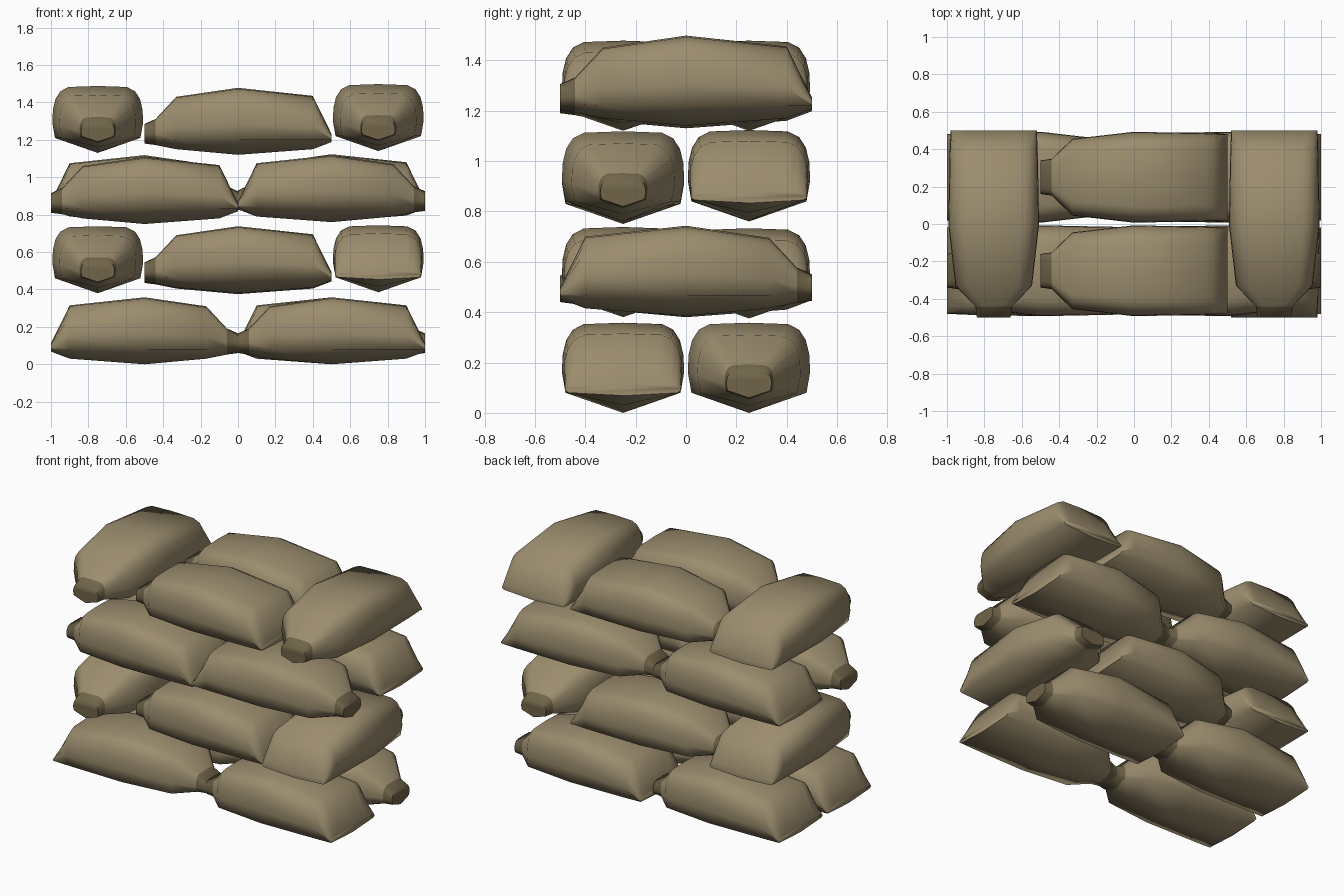
import bpy, bmesh, math

if "Cube" in bpy.data.objects:
    bpy.data.objects.remove(bpy.data.objects["Cube"])


def material(name, rgb):
    m = bpy.data.materials.new(name)
    m.diffuse_color = (*rgb, 1)
    m.use_nodes = True
    m.node_tree.nodes["Principled BSDF"].inputs["Base Color"].default_value = m.diffuse_color
    return m


cloth = material("tan cloth", (0.33, 0.265, 0.155))
knot = material("dark knot", (0.165, 0.13, 0.068))

# Bag sections along its length: x, half width, keel z, lower corner z, top z
SECTIONS = [
    (-0.50, 0.090, 0.060, 0.088, 0.165),
    (-0.44, 0.098, 0.052, 0.085, 0.192),
    (-0.33, 0.205, 0.030, 0.080, 0.310),
    (0.00, 0.243, 0.000, 0.080, 0.358),
    (0.40, 0.235, 0.030, 0.080, 0.315),
    (0.50, 0.230, 0.068, 0.080, 0.112),
]
# Upper half profile: fraction of half width, fraction of height above corner
PROFILE = [(0.94, 0), (1, 0.3), (0.985, 0.55), (0.93, 0.75), (0.82, 0.9), (0.64, 0.98)]


def bag_mesh():
    bm = bmesh.new()
    rings = []
    for x, w, keel, low, top in SECTIONS:
        right = [(w * a, low + (top - low) * f) for a, f in PROFILE]
        left = [(-y, z) for y, z in reversed(right)]
        loop = [(0, keel)] + right + [(0, top)] + left
        rings.append([bm.verts.new((x, y, z)) for y, z in loop])
    n = len(rings[0])
    # Skin; the first span is the tied knot
    for s in range(len(rings) - 1):
        for i in range(n):
            j = (i + 1) % n
            f = bm.faces.new((rings[s][i], rings[s][j], rings[s + 1][j], rings[s + 1][i]))
            f.material_index = 1 if s == 0 else 0
    # End caps
    bm.faces.new(rings[0]).material_index = 1
    bm.faces.new(rings[-1])
    bmesh.ops.recalc_face_normals(bm, faces=bm.faces)
    me = bpy.data.meshes.new("sandbag")
    bm.to_mesh(me)
    bm.free()
    me.materials.append(cloth)
    me.materials.append(knot)
    return me


mesh = bag_mesh()

# Layers: (x, y, base z, turn in degrees); the knot points to -x at turn 0
BAGS = [
    # bottom layer, lengthwise
    (-0.5, -0.25, 0.0, 180), (0.5, -0.25, 0.0, 0),
    (-0.5, 0.25, 0.0, 180), (0.5, 0.25, 0.0, 180),
    # second layer, crosswise ends
    (0, -0.25, 0.38, 0), (0, 0.25, 0.375, 0),
    (-0.75, 0, 0.38, 90), (0.75, 0, 0.385, -90),
    # third layer, lengthwise
    (-0.5, -0.25, 0.75, 0), (0.5, -0.25, 0.76, 180),
    (-0.5, 0.25, 0.76, 180), (0.5, 0.25, 0.765, 0),
    # top layer, crosswise ends
    (0, -0.25, 1.12, 0), (0, 0.25, 1.12, 0),
    (-0.75, 0, 1.13, 90), (0.75, 0, 1.14, 90),
]
for k, (x, y, z, turn) in enumerate(BAGS):
    ob = bpy.data.objects.new(f"sandbag_layer{k // 4 + 1}_{k % 4 + 1}", mesh)
    ob.location = (x, y, z)
    ob.rotation_euler.z = math.radians(turn)
    bpy.context.collection.objects.link(ob)

# Smooth cloth with crisp end caps
bpy.context.view_layer.objects.active = ob
ob.select_set(True)
bpy.ops.object.shade_smooth_by_angle(angle=math.radians(72))
